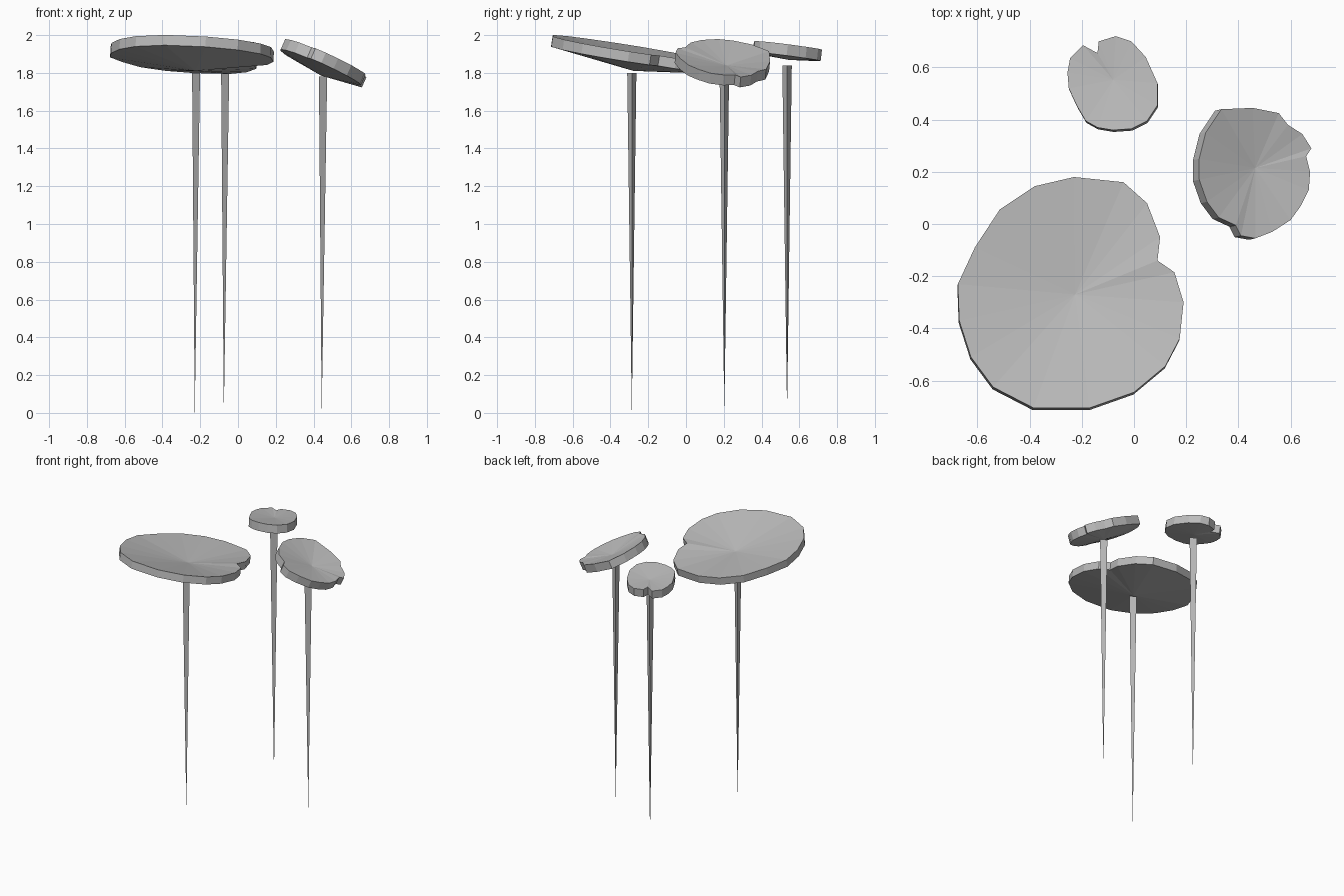
import bpy
import bmesh
from mathutils import Vector

default_cube = bpy.data.objects.get("Cube")
if default_cube:
    bpy.data.objects.remove(default_cube, do_unlink=True)

# One flat grey for everything
grey = bpy.data.materials.new("plain_grey")
grey.use_nodes = True
grey.diffuse_color = (0.5, 0.5, 0.5, 1)
grey.node_tree.nodes["Principled BSDF"].inputs["Base Color"].default_value = grey.diffuse_color


def finish(name, bm):
    """Turn a bmesh into a flat shaded grey object."""
    bmesh.ops.recalc_face_normals(bm, faces=bm.faces)
    mesh = bpy.data.meshes.new(name)
    bm.to_mesh(mesh)
    bm.free()
    mesh.materials.append(grey)
    obj = bpy.data.objects.new(name, mesh)
    bpy.context.scene.collection.objects.link(obj)
    return obj


def make_pad(name, outline, centre, height, slope, dip, thickness):
    """Tilted, slightly dished leaf: a fan on top, a rim and a fan below."""
    bm = bmesh.new()
    cx, cy = centre

    def on_plane(x, y):
        return Vector((x, y, height + slope[0] * (x - cx) + slope[1] * (y - cy)))

    normal = Vector((-slope[0], -slope[1], 1)).normalized()
    drop = normal * thickness
    hub = on_plane(cx, cy) - Vector((0, 0, dip))
    rim = [on_plane(x, y) for x, y in outline]
    top = [bm.verts.new(p) for p in rim]
    bottom = [bm.verts.new(p - drop) for p in rim]
    top_hub = bm.verts.new(hub)
    bottom_hub = bm.verts.new(hub - drop)
    for i in range(len(rim)):
        j = (i + 1) % len(rim)
        bm.faces.new((top[i], top[j], top_hub))
        bm.faces.new((bottom[j], bottom[i], bottom_hub))
        bm.faces.new((top[j], top[i], bottom[i], bottom[j]))
    return finish(name, bm)


def make_stem(name, x, y, top_z, radius):
    """Three sided stem that tapers to a point on the ground."""
    bm = bmesh.new()
    half = radius * 3 ** 0.5 / 2
    corners = [(radius, 0), (-radius / 2, half), (-radius / 2, -half)]
    ring = [bm.verts.new((x + dx, y + dy, top_z)) for dx, dy in corners]
    tip = bm.verts.new((x, y, 0))
    bm.faces.new(ring)
    for i in range(len(ring)):
        bm.faces.new((ring[i], tip, ring[(i + 1) % len(ring)]))
    return finish(name, bm)


# Leaf outlines, each with a small notch
large_outline = [
    (-.23, .18), (-.04, .16), (.05, .08), (.1, -.05), (.09, -.14),
    (.155, -.185), (.19, -.3), (.175, -.44), (.12, -.545), (0, -.645),
    (-.17, -.705), (-.385, -.705), (-.54, -.625), (-.625, -.51),
    (-.67, -.37), (-.675, -.23), (-.61, -.09), (-.515, .055), (-.38, .145)]
small_outline = [
    (-.07, .72), (-.01, .7), (.045, .64), (.09, .54), (.09, .455),
    (.05, .395), (-.01, .365), (-.08, .36), (-.14, .37), (-.185, .395),
    (-.22, .455), (-.25, .52), (-.255, .58), (-.245, .635), (-.195, .685),
    (-.14, .655), (-.135, .7)]
tilted_outline = [
    (.455, .445), (.555, .425), (.59, .38), (.645, .345), (.68, .29),
    (.66, .26), (.675, .2), (.67, .13), (.64, .07), (.6, .015),
    (.53, -.03), (.465, -.055), (.41, -.045), (.39, -.005), (.325, .025),
    (.28, .085), (.25, .17), (.25, .25), (.275, .35), (.335, .44)]

# Leaves
make_pad("large_leaf", large_outline, (-.225, -.27), 1.925, (-.04, -.16), .06, .055)
make_pad("small_leaf", small_outline, (-.08, .553), 1.943, (.04, -.12), .015, .06)
make_pad("tilted_leaf", tilted_outline, (.465, .215), 1.88, (-.44, -.1), .04, .06)

# Stems
make_stem("large_leaf_stem", -.229, -.287, 1.8, .028)
make_stem("small_leaf_stem", -.075, .535, 1.84, .029)
make_stem("tilted_leaf_stem", .443, .203, 1.78, .029)
